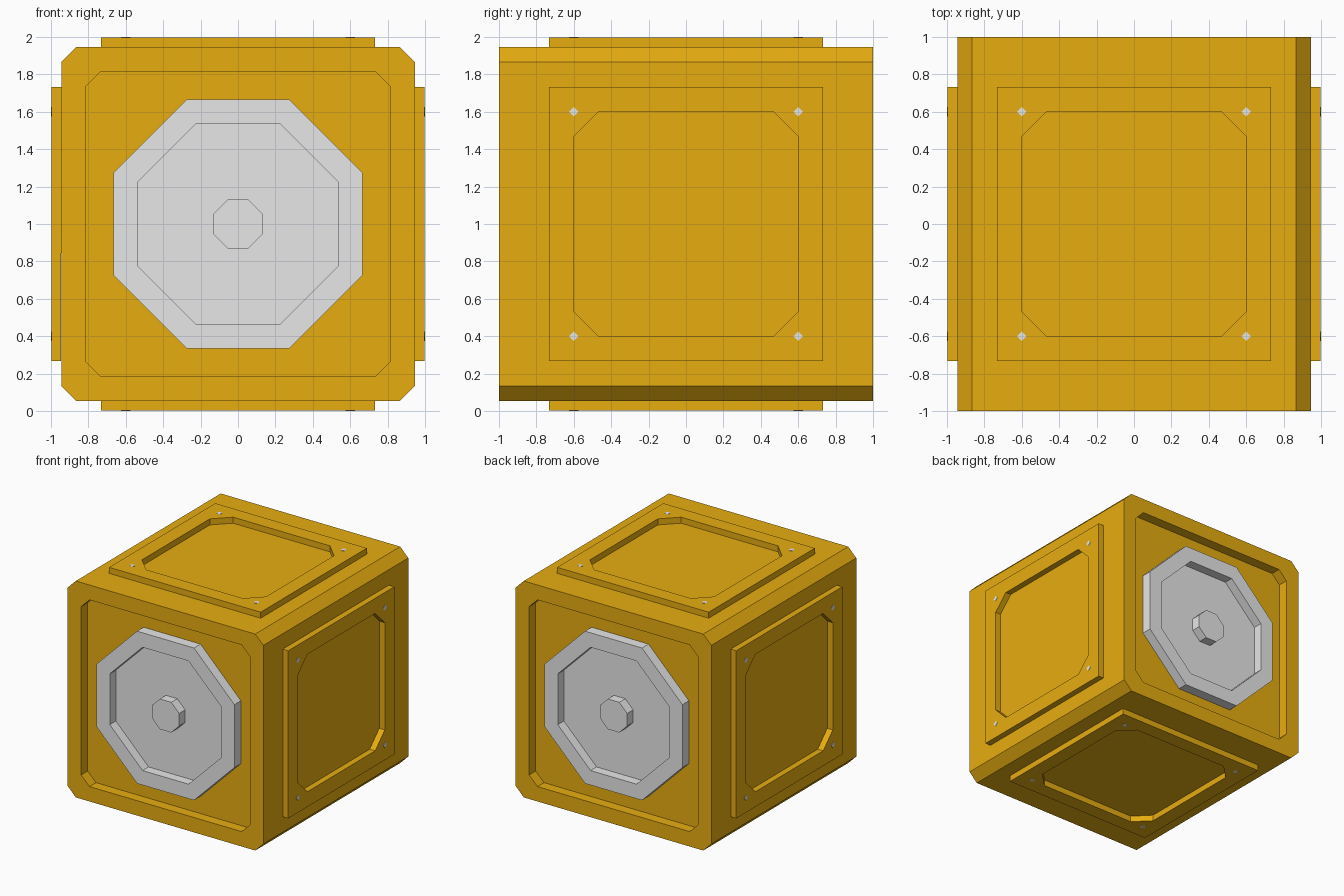
import bpy, bmesh
from math import pi
from mathutils import Matrix

cube = bpy.data.objects.get("Cube")
if cube:
    bpy.data.objects.remove(cube, do_unlink=True)


def material(name, rgb):
    m = bpy.data.materials.new(name)
    m.use_nodes = True
    m.diffuse_color = (*rgb, 1)
    m.node_tree.nodes["Principled BSDF"].inputs["Base Color"].default_value = (*rgb, 1)
    return m


YELLOW = material("amber paint", (0.80, 0.418, 0.005))
GREY = material("light grey metal", (0.80, 0.80, 0.80))


def cut_square(size, flat):
    """Square outline of half width size, corners cut back to flat."""
    return [(size, -flat), (size, flat), (flat, size), (-flat, size),
            (-size, flat), (-size, -flat), (-flat, -size), (flat, -size)]


def square(size):
    return [(size, -size), (size, size), (-size, size), (-size, -size)]


def diamond(u, v, r):
    return [(u + r, v), (u, v + r), (u - r, v), (u, v - r)]


def loop(bm, outline, h):
    return [bm.verts.new((u, v, h)) for u, v in outline]


def walls(bm, low, high):
    for i in range(len(low)):
        j = (i + 1) % len(low)
        bm.faces.new((low[i], low[j], high[j], high[i]))


def prism(bm, outline, base, top):
    low, high = loop(bm, outline, base), loop(bm, outline, top)
    walls(bm, low, high)
    bm.faces.new(high)


def tray(bm, outer, inner, base, top, floor, has_floor=True):
    """Raised block with a sunken pocket in its top."""
    low, rim = loop(bm, outer, base), loop(bm, outer, top)
    lip, bottom = loop(bm, inner, top), loop(bm, inner, floor)
    walls(bm, low, rim)
    walls(bm, lip, bottom)
    edges = [bm.edges.get((ring[i - 1], ring[i]))
             for ring in (rim, lip) for i in range(len(ring))]
    bmesh.ops.triangle_fill(bm, edges=edges, use_beauty=True, use_dissolve=False)
    if has_floor:
        bm.faces.new(bottom)


def finish(bm, name, mat, turn, mirrored=False):
    bmesh.ops.recalc_face_normals(bm, faces=bm.faces)
    bm.transform(turn)
    mesh = bpy.data.meshes.new(name)
    bm.to_mesh(mesh)
    bm.free()
    mesh.materials.append(mat)
    ob = bpy.data.objects.new(name, mesh)
    ob.location.z = 1
    bpy.context.collection.objects.link(ob)
    if mirrored:
        mod = ob.modifiers.new("Front and back", 'MIRROR')
        mod.use_axis = (False, True, False)
    return ob


FRONT = Matrix.Rotation(pi / 2, 4, 'X')
BODY, RECESS = 0.945, 0.91

# Body with a shallow pocket in the front and back
bm = bmesh.new()
tray(bm, cut_square(BODY, 0.867), cut_square(0.815, 0.735), 0, 1, RECESS)
finish(bm, "body", YELLOW, FRONT, True)

# Octagonal dish and its centre knob, front and back
bm = bmesh.new()
tray(bm, cut_square(0.665, 0.275), cut_square(0.538, 0.222), RECESS, 1, 0.917)
finish(bm, "octagon_dish", GREY, FRONT, True)
bm = bmesh.new()
prism(bm, cut_square(0.132, 0.055), 0.917, 1)
finish(bm, "centre_knob", GREY, FRONT, True)

# Frames with corner rivets on the top, bottom and both sides
for k, side in enumerate(("top", "left", "bottom", "right")):
    turn = Matrix.Rotation(k * pi / 2, 4, 'Y')
    bm = bmesh.new()
    tray(bm, square(0.732), cut_square(0.6, 0.468), BODY, 0.998, BODY, False)
    finish(bm, side + "_frame", YELLOW, turn)
    bm = bmesh.new()
    for u, v in square(0.6):
        prism(bm, diamond(u, v, 0.025), 0.995, 1)
    finish(bm, side + "_rivets", GREY, turn)
